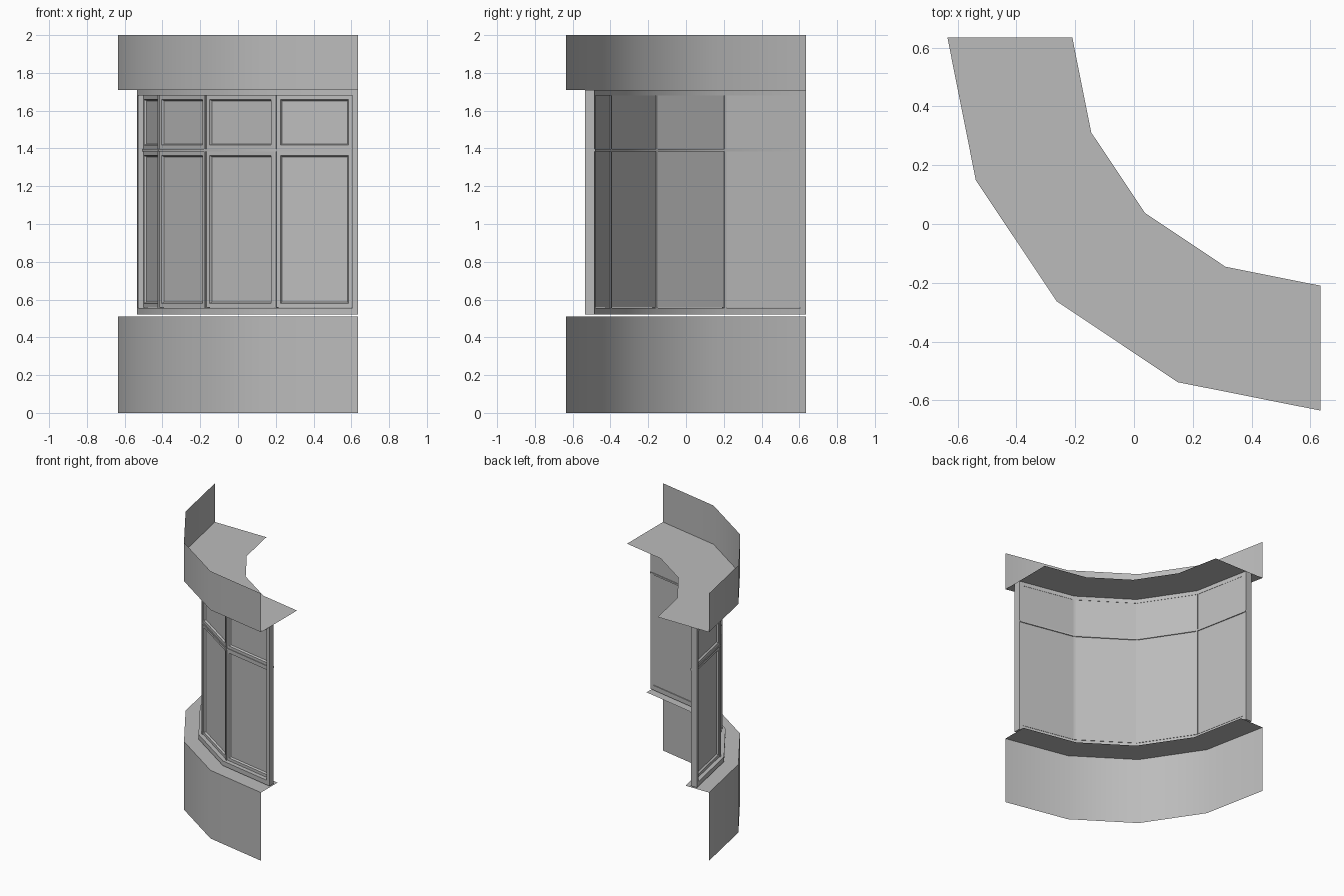
import bpy, bmesh, math
from mathutils import Vector

cube = bpy.data.objects.get("Cube")
if cube:
    bpy.data.objects.remove(cube, do_unlink=True)

BAYS = 4
CENTRE = 0.635           # plan centre of the quarter ring, on both axes
R_FACE, R_BACK = 1.142, 1.122

grey = bpy.data.materials.new("warm_grey_plaster")
grey.use_nodes = True
COLOUR = (0.5, 0.5, 0.5, 1)
grey.diffuse_color = COLOUR
grey.node_tree.nodes["Principled BSDF"].inputs["Base Color"].default_value = COLOUR


def ring(r, i):
    """Plan position of ring corner i at radius r."""
    a = math.pi * (1 + 0.5 * i / BAYS)
    return Vector((CENTRE + r * math.cos(a), CENTRE + r * math.sin(a), 0))


def finish(name, bm, smooth=False):
    mesh = bpy.data.meshes.new(name)
    bm.to_mesh(mesh)
    bm.free()
    mesh.materials.append(grey)
    obj = bpy.data.objects.new(name, mesh)
    bpy.context.collection.objects.link(obj)
    if smooth:
        bpy.ops.object.select_all(action='DESELECT')
        obj.select_set(True)
        bpy.context.view_layer.objects.active = obj
        bpy.ops.object.shade_smooth_by_angle(angle=math.radians(30))
    return obj


def sweep(name, profile, closed=False):
    """Carry a radius/height profile round the faceted ring."""
    bm = bmesh.new()
    rows = []
    for i in range(BAYS + 1):
        rows.append([bm.verts.new(ring(r, i) + Vector((0, 0, z))) for r, z in profile])
    n = len(profile)
    for a, b in zip(rows, rows[1:]):
        for j in range(n if closed else n - 1):
            k = (j + 1) % n
            bm.faces.new((a[j], b[j], b[k], a[k]))
    if closed:
        bm.faces.new(rows[0])
        bm.faces.new(rows[-1])
        bmesh.ops.recalc_face_normals(bm, faces=bm.faces)
    return finish(name, bm, smooth=True)


def rail(name, r0, r1, z0, z1):
    return sweep(name, [(r0, z0), (r1, z0), (r1, z1), (r0, z1)], closed=True)


def prism(bm, plan, z0, z1):
    """Upright block; returns its first side, the one along plan[0]-plan[1]."""
    low = [bm.verts.new(p + Vector((0, 0, z0))) for p in plan]
    high = [bm.verts.new(p + Vector((0, 0, z1))) for p in plan]
    bm.faces.new(low)
    bm.faces.new(high)
    sides = []
    for j in range(len(plan)):
        k = (j + 1) % len(plan)
        sides.append(bm.faces.new((low[j], low[k], high[k], high[j])))
    bmesh.ops.recalc_face_normals(bm, faces=bm.faces)
    return sides[0]


def bay_edge(r, i, start, end):
    """Two plan points of bay i, trimmed at either end."""
    a, b = ring(r, i), ring(r, i + 1)
    along = (b - a).normalized()
    return a + along * start, b - along * end


# Solid walls, each with its open ledge
sweep("upper_wall_and_soffit", [(1.27, 2.0), (1.27, 1.71), (0.845, 1.71)])
sweep("base_wall_and_sill", [(1.27, 0.51), (1.27, 0.0)])
sweep("sill_ledge", [(1.075, 0.51), (1.27, 0.51)])

# Window rails
rail("bottom_rail", 1.12, 1.17, 0.52, 0.555)
rail("top_rail", 1.12, 1.17, 1.68, 1.71)
rail("transom", 1.115, 1.147, 1.384, 1.396)

# Posts closing both ends of the window band
for name, bay, trims in (("right_end_post", 0, (0, None)), ("left_end_post", BAYS - 1, (None, 0))):
    bm = bmesh.new()
    length = (ring(1.17, 1) - ring(1.17, 0)).length
    plan = []
    for r in (1.17, 1.12):
        length = (ring(r, 1) - ring(r, 0)).length
        s, e = [length - 0.03 if t is None else t for t in trims]
        plan.append(bay_edge(r, bay, s, e))
    prism(bm, [*plan[0], *reversed(plan[1])], 0.555, 1.68)
    finish(name, bm)

# Slim mullions between the bays
for i in range(1, BAYS):
    bm = bmesh.new()
    radial = (ring(1, i) - ring(0, i))
    side = Vector((-radial.y, radial.x, 0)) * 0.006
    outer, inner = ring(1.147, i), ring(1.115, i)
    prism(bm, [outer - side, outer + side, inner + side, inner - side], 0.555, 1.68)
    finish(f"mullion_{i}", bm)

# Framed panes with a bevelled, recessed centre
for i in range(BAYS):
    start = 0.03 if i == 0 else 0.006
    end = 0.03 if i == BAYS - 1 else 0.006
    for row, z0, z1 in (("lower", 0.558, 1.384), ("upper", 1.396, 1.68)):
        bm = bmesh.new()
        outer = bay_edge(R_FACE, i, start, end)
        inner = bay_edge(R_BACK, i, start, end)
        face = prism(bm, [*outer, *reversed(inner)], z0, z1)
        bmesh.ops.inset_region(bm, faces=[face], thickness=0.03)
        bmesh.ops.inset_region(bm, faces=[face], thickness=0.01, depth=-0.012)
        finish(f"{row}_pane_{i + 1}", bm)
